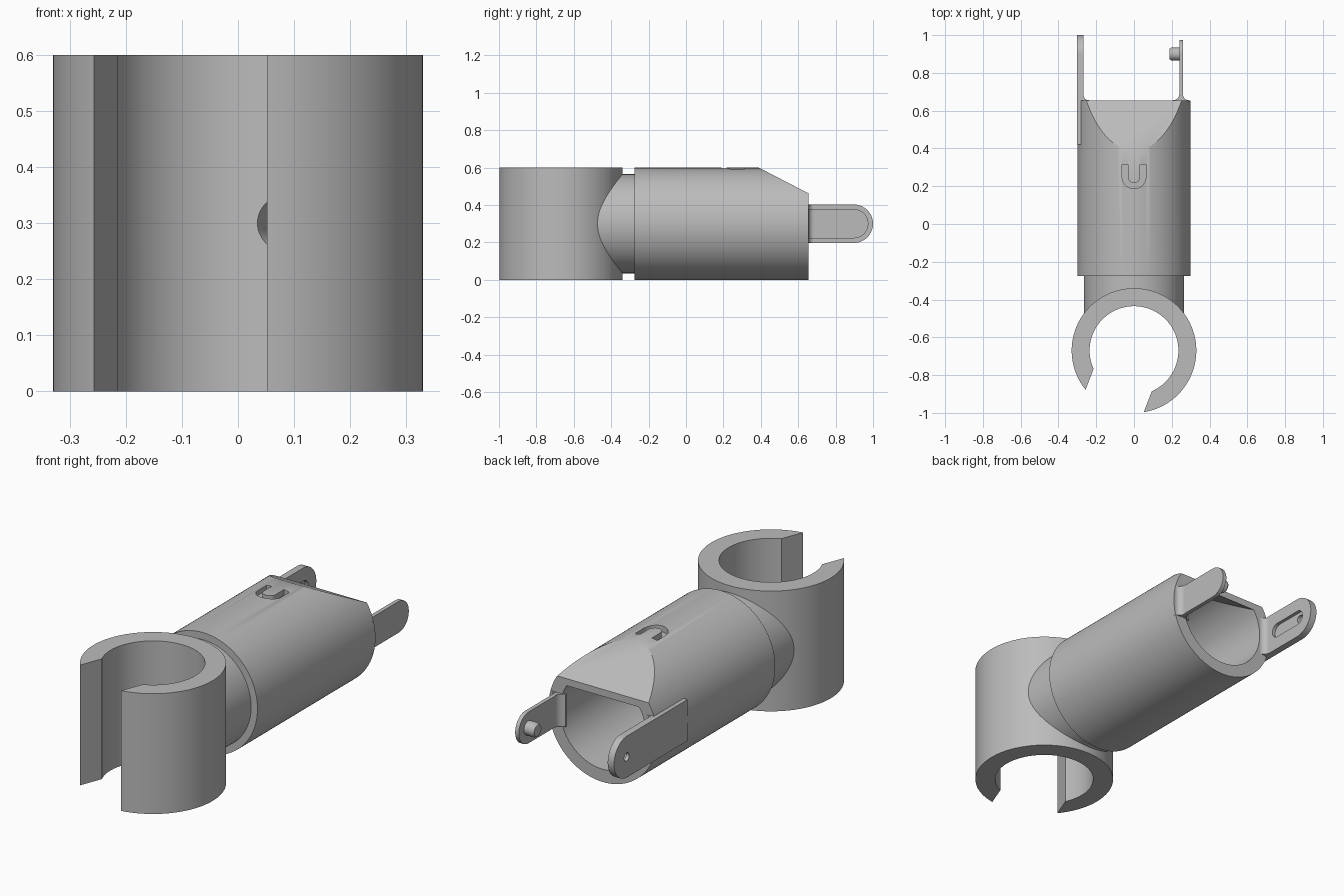
import bpy, bmesh, math
from mathutils import Matrix, Vector

if "Cube" in bpy.data.objects:
    bpy.data.objects.remove(bpy.data.objects["Cube"])

grey = bpy.data.materials.new("plain grey")
grey.use_nodes = True
grey.diffuse_color = (0.5, 0.5, 0.5, 1)
grey.node_tree.nodes["Principled BSDF"].inputs["Base Color"].default_value = (0.5, 0.5, 0.5, 1)


def finish(name, bm):
    bmesh.ops.recalc_face_normals(bm, faces=bm.faces)
    mesh = bpy.data.meshes.new(name)
    bm.to_mesh(mesh)
    bm.free()
    mesh.materials.append(grey)
    obj = bpy.data.objects.new(name, mesh)
    bpy.context.collection.objects.link(obj)
    return obj


def prism(name, points, axis, lo, hi):
    """Extrude an outline along an axis; points are the other two coordinates in order."""
    bm = bmesh.new()
    place = {"x": lambda p: (lo, p[0], p[1]),
             "z": lambda p: (p[0], p[1], lo)}[axis]
    face = bm.faces.new([bm.verts.new(place(p)) for p in points])
    new = bmesh.ops.extrude_face_region(bm, geom=[face])["geom"]
    shift = Vector((hi - lo, 0, 0)) if axis == "x" else Vector((0, 0, hi - lo))
    bmesh.ops.translate(bm, vec=shift, verts=[v for v in new if isinstance(v, bmesh.types.BMVert)])
    return finish(name, bm)


def rod(name, axis, start, length, r1, r2=None, sides=96):
    """Cylinder or cone running from start along an axis."""
    bm = bmesh.new()
    turn = {"x": Matrix.Rotation(math.pi / 2, 4, "Y"),
            "y": Matrix.Rotation(-math.pi / 2, 4, "X"),
            "z": Matrix()}[axis]
    matrix = Matrix.Translation(start) @ turn @ Matrix.Translation((0, 0, length / 2))
    bmesh.ops.create_cone(bm, cap_ends=True, segments=sides, radius1=r1,
                          radius2=r1 if r2 is None else r2, depth=length, matrix=matrix)
    return finish(name, bm)


def cut(target, *cutters):
    for cutter in cutters:
        mod = target.modifiers.new("cut", "BOOLEAN")
        mod.operation = "DIFFERENCE"
        mod.solver = "EXACT"
        mod.object = cutter
        bpy.context.view_layer.objects.active = target
        bpy.ops.object.modifier_apply(modifier=mod.name)
        bpy.data.objects.remove(cutter)


def arc(cx, cy, r, a0, a1, n=24):
    steps = [math.radians(a0 + (a1 - a0) * i / n) for i in range(n + 1)]
    return [(cx + r * math.cos(a), cy + r * math.sin(a)) for a in steps]


def tongue(y0, y1, r):
    """Side outline of a strap with a rounded free end."""
    return [(y0, 0.3 - r)] + arc(y1 - r, 0.3, r, -90, 90) + [(y0, 0.3 + r)]


def screw_hole():
    return [rod("countersink", "y", (0.08, -0.48, 0.3), 0.08, 0.065, 0.028, 48),
            rod("screw_bore", "y", (0.08, -0.42, 0.3), 0.12, 0.028, None, 48)]


RING_Y = -0.67


def ring_bore():
    return rod("ring_bore", "z", (0, RING_Y, -0.1), 0.8, 0.235, None, 128)


# Open clamp ring with a parallel-sided mouth
clamp_ring = rod("clamp_ring", "z", (0, RING_Y, 0), 0.6, 0.33, None, 128)
out = Vector((math.cos(math.radians(249)), math.sin(math.radians(249))))
side = Vector((-out.y, out.x)) * 0.165
hub = Vector((0, RING_Y))
mouth = prism("mouth", [hub - side, hub - side + out, hub + side + out, hub + side], "z", -0.1, 0.7)
cut(clamp_ring, ring_bore(), mouth, *screw_hole())

# Neck joining ring and sleeve
neck = rod("neck", "y", (0, -0.6, 0.3), 0.34, 0.265)
cut(neck, ring_bore(), *screw_hole())


# Hollow sleeve with sloped top
def slope(drop):
    return prism("slope", [(0.1, 0.75 - drop), (0.8, 0.387 - drop), (0.8, 1), (0.1, 1)], "x", -0.5, 0.5)


sleeve = rod("sleeve", "y", (0, -0.275, 0.3), 0.93, 0.3, None, 128)
sleeve_bore = rod("sleeve_bore", "y", (0, -0.2, 0.3), 1, 0.237, None, 128)
cut(sleeve_bore, slope(0.035))
groove = prism("groove", arc(0, 0.25, 0.063, 180, 360) + [(0.063, 0.315), (0.033, 0.315)]
               + arc(0, 0.25, 0.033, 360, 180) + [(-0.033, 0.315), (-0.063, 0.315)], "z", 0.57, 0.7)
cut(sleeve, slope(0), sleeve_bore, groove)

# Long strap with a slotted inner face and a pin hole
slotted_strap = prism("slotted_strap", tongue(0.42, 1.0, 0.103), "x", -0.303, -0.268)
slot = prism("slot", arc(0.9, 0.3, 0.037, -90, 90) + arc(0.75, 0.3, 0.037, 90, 270), "x", -0.285, -0.2)
cut(slotted_strap, slot, rod("pin_hole", "x", (-0.4, 0.9, 0.3), 0.3, 0.02, None, 32))

# Short strap with its pin
pin_strap = prism("pin_strap", tongue(0.6, 0.975, 0.078), "x", 0.24, 0.26)
pin = rod("pin", "x", (0.2, 0.9, 0.3), 0.045, 0.035, None, 48)
pin_tip = rod("pin_tip", "x", (0.188, 0.9, 0.3), 0.012, 0.028, 0.035, 48)

# Curved fillets at the strap roots
fillets = [("pin_strap_inner_root", 0.205, 0.24, 0.08), ("pin_strap_outer_root", 0.29, 0.26, 0.08),
           ("slotted_strap_root", -0.238, -0.268, 0.1)]
parts = [clamp_ring, neck, sleeve, slotted_strap, pin_strap, pin, pin_tip]
for name, foot, top, half in fillets:
    w = foot - top
    curve = [(foot - w * math.sin(t), 0.655 + abs(w) * (1 - math.cos(t)))
             for t in [math.pi / 2 * i / 8 for i in range(9)]]
    parts.append(prism(name, curve + [(top, 0.645), (foot, 0.645)], "z", 0.3 - half, 0.3 + half))

# Smooth round faces, keep edges crisp
bpy.ops.object.select_all(action="DESELECT")
for obj in parts:
    obj.select_set(True)
bpy.context.view_layer.objects.active = clamp_ring
bpy.ops.object.shade_smooth_by_angle(angle=math.radians(30))
